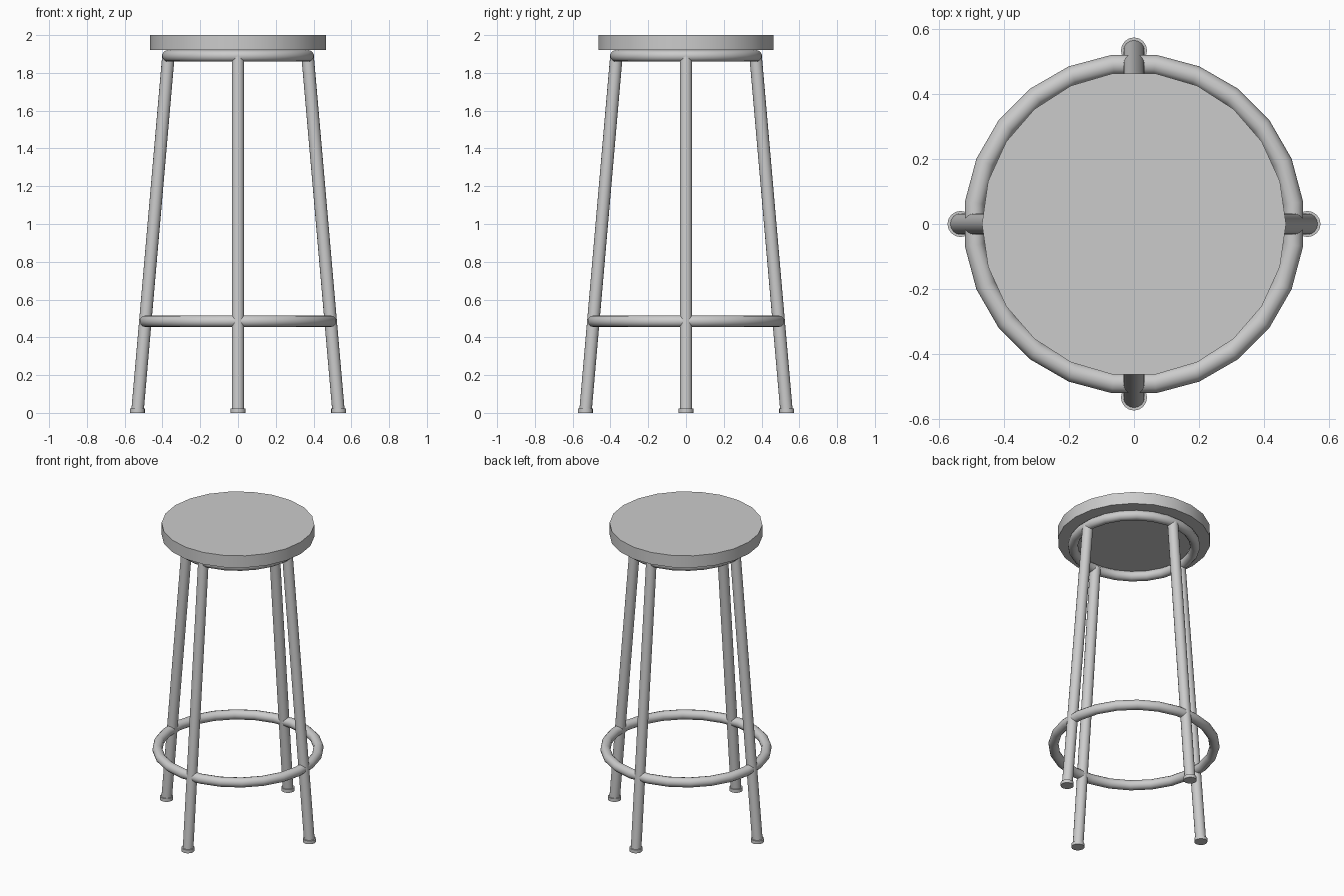
import bpy
import math
from mathutils import Vector

if "Cube" in bpy.data.objects:
    bpy.data.objects.remove(bpy.data.objects["Cube"], do_unlink=True)

GREY = (0.6, 0.6, 0.6, 1.0)
grey = bpy.data.materials.new("plain_grey")
grey.use_nodes = True
grey.diffuse_color = GREY
grey.node_tree.nodes["Principled BSDF"].inputs["Base Color"].default_value = GREY


def finish(name):
    """Name, colour and smooth the active object."""
    obj = bpy.context.object
    obj.name = name
    obj.data.materials.append(grey)
    bpy.ops.object.transform_apply(location=False, rotation=True, scale=True)
    bpy.ops.object.shade_smooth_by_angle(angle=math.radians(50))
    return obj


def rod(name, start, end, radius, sides):
    """Closed cylinder between two points."""
    start, end = Vector(start), Vector(end)
    axis = end - start
    bpy.ops.mesh.primitive_cylinder_add(
        vertices=sides, radius=radius, depth=axis.length,
        location=(start + end) / 2,
        rotation=axis.to_track_quat('Z', 'Y').to_euler())
    return finish(name)


def ring(name, radius, z):
    """Round tube bent into a level hoop, with a flat segment at each leg."""
    segments = 24
    bpy.ops.mesh.primitive_torus_add(
        major_radius=radius, minor_radius=0.031, major_segments=segments,
        minor_segments=12, location=(0, 0, z),
        rotation=(0, 0, math.pi / segments))
    return finish(name)


# Seat disc
rod("seat", (0, 0, 1.92), (0, 0, 2.0), 0.467, 22).rotation_euler.z = math.pi / 2

# Hoop under the seat and the foot rest
ring("seat_ring", 0.374, 1.89)
ring("foot_ring", 0.493, 0.485)

# Four splayed legs with flat feet
for i, side in enumerate(("left", "back", "right", "front")):
    angle = i * math.pi / 2
    out = Vector((math.cos(angle), math.sin(angle), 0))
    up = Vector((0, 0, 1))
    rod(side + "_leg", out * 0.532 + up * 0.01, out * 0.368 + up * 1.895, 0.033, 16)
    rod(side + "_foot", out * 0.533, out * 0.533 + up * 0.022, 0.04, 16)
